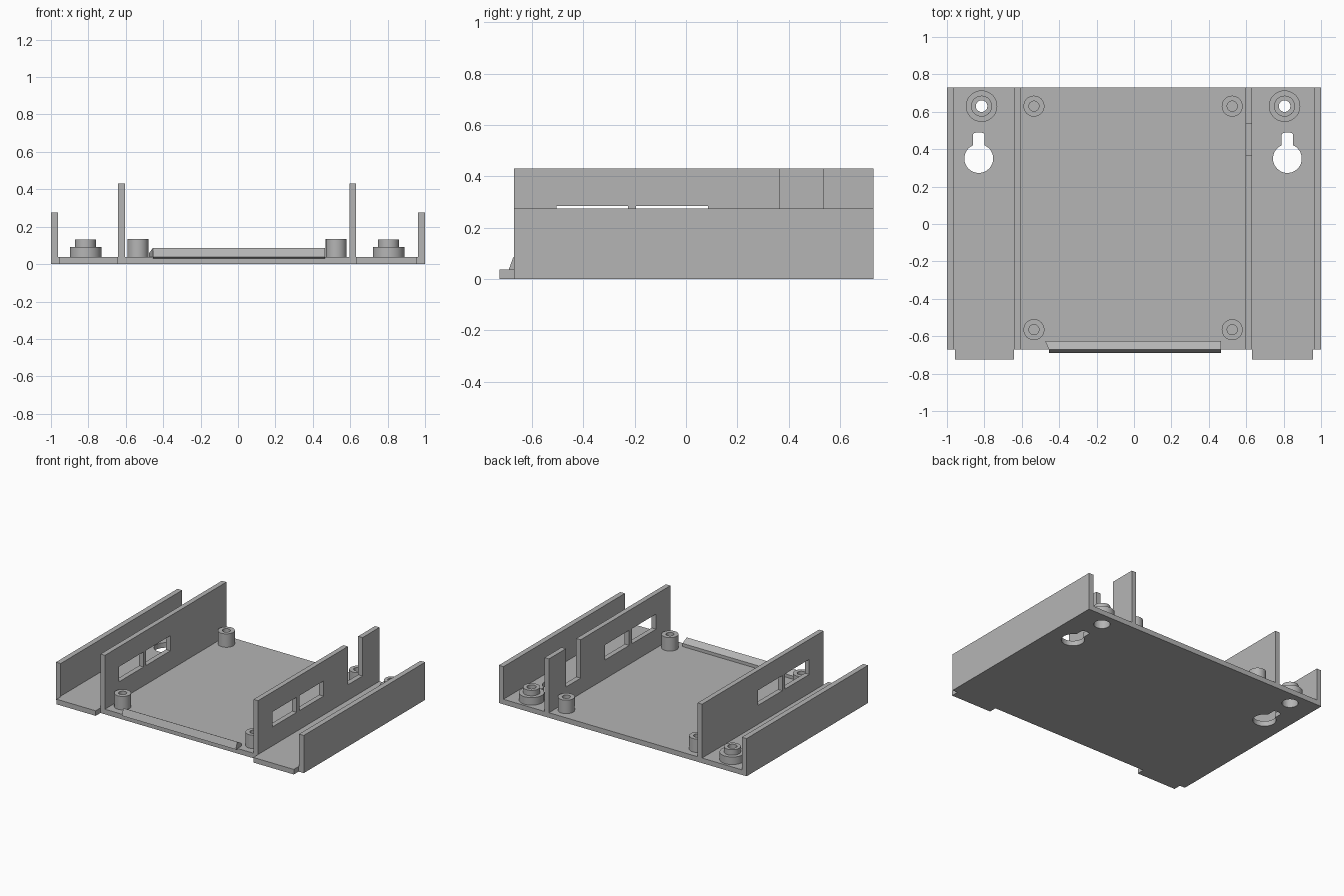
import bpy, bmesh, math

if "Cube" in bpy.data.objects:
    bpy.data.objects.remove(bpy.data.objects["Cube"])

FLOOR, FRONT, BACK, MID = 0.037, -0.67, 0.73, -0.005

grey = bpy.data.materials.new("plain grey")
grey.use_nodes = True
grey.diffuse_color = (0.46, 0.46, 0.46, 1)
grey.node_tree.nodes["Principled BSDF"].inputs["Base Color"].default_value = (0.46, 0.46, 0.46, 1)


def finish(name, bm):
    bmesh.ops.recalc_face_normals(bm, faces=bm.faces)
    mesh = bpy.data.meshes.new(name)
    bm.to_mesh(mesh)
    bm.free()
    mesh.materials.append(grey)
    obj = bpy.data.objects.new(name, mesh)
    bpy.context.collection.objects.link(obj)
    return obj


def extrude(name, points, offset):
    """Prism from a closed outline of 3D points."""
    bm = bmesh.new()
    face = bm.faces.new([bm.verts.new(p) for p in points])
    out = bmesh.ops.extrude_face_region(bm, geom=[face])["geom"]
    bmesh.ops.translate(bm, vec=offset, verts=[v for v in out if isinstance(v, bmesh.types.BMVert)])
    return finish(name, bm)


def box(name, x0, x1, y0, y1, z0, z1):
    return extrude(name, [(x0, y0, z0), (x1, y0, z0), (x1, y1, z0), (x0, y1, z0)], (0, 0, z1 - z0))


def lathe(name, profile, x, y, sides=40):
    """Ring made by turning a closed (radius, height) profile."""
    bm = bmesh.new()
    rings = [[bm.verts.new((x + r * math.cos(a), y + r * math.sin(a), z)) for r, z in profile]
             for a in (2 * math.pi * i / sides for i in range(sides))]
    n = len(profile)
    for i in range(sides):
        a, b = rings[i], rings[(i + 1) % sides]
        for j in range(n):
            k = (j + 1) % n
            bm.faces.new((a[j], b[j], b[k], a[k]))
    obj = finish(name, bm)
    bpy.ops.object.select_all(action="DESELECT")
    obj.select_set(True)
    bpy.context.view_layer.objects.active = obj
    bpy.ops.object.shade_smooth_by_angle(angle=math.radians(35))
    return obj


def cut(obj, cutters):
    """Subtract the cutters, bake the result and drop the cutters."""
    for c in cutters:
        c.hide_render = True
        mod = obj.modifiers.new("cut", "BOOLEAN")
        mod.operation, mod.solver, mod.object = "DIFFERENCE", "EXACT", c
    graph = bpy.context.evaluated_depsgraph_get()
    mesh = bpy.data.meshes.new_from_object(obj.evaluated_get(graph))
    obj.modifiers.clear()
    obj.data = mesh
    for c in cutters:
        bpy.data.objects.remove(c)


def keyhole(x, y, r=0.077, half=0.031, top=0.49):
    """Round hole with a narrow slot running backward."""
    start = math.acos(half / r)
    sweep = math.pi + 2 * start
    pts = [(x + r * math.cos(start - sweep * i / 36), y + r * math.sin(start - sweep * i / 36), -0.1)
           for i in range(37)]
    cap = top - 0.012
    pts += [(x + half * math.cos(math.pi * (1 - i / 8)), cap + 0.012 * math.sin(math.pi * i / 8), -0.1)
            for i in range(9)]
    return extrude("keyhole_cutter", pts, (0, 0, 0.3))


def disc(x, y, r):
    pts = [(x + r * math.cos(math.pi * i / 20), y + r * math.sin(math.pi * i / 20), -0.1) for i in range(40)]
    return extrude("hole_cutter", pts, (0, 0, 0.3))


# floor plate with screw holes and keyholes
floor = box("floor_plate", -1, 1, FRONT, BACK, 0, FLOOR)
holes = []
for s in (-1, 1):
    holes += [keyhole(MID + s * 0.825, 0.35), disc(MID + s * 0.81, 0.63, 0.054)]
cut(floor, holes)

for s, side in ((-1, "right"), (1, "left")):
    # outer wall and front tab
    box(side + "_outer_wall", *sorted((s, s * 0.962)), FRONT, BACK, FLOOR, 0.275)
    box(side + "_front_tab", *sorted((s * 0.958, MID + s * 0.636)), -0.725, FRONT, 0, FLOOR)

    # inner wall with two windows, notched on the left
    xa, xb = sorted((MID + s * 0.6, MID + s * 0.636))
    wall = box(side + "_inner_wall", xa, xb, FRONT, BACK, FLOOR, 0.43)
    cutters = [box("window_cutter", xa - 0.1, xb + 0.1, y, y + 0.28, 0.175, 0.285)
               for y in (-0.505, -0.195)]
    if side == "left":
        cutters.append(box("notch_cutter", xa - 0.1, xb + 0.1, 0.365, 0.535, 0.15, 0.6))
    cut(wall, cutters)

    # stepped screw boss, recessed from below
    lathe(side + "_screw_boss", [(0.054, FLOOR), (0.084, FLOOR), (0.084, 0.092), (0.056, 0.092),
                                 (0.056, 0.132), (0.031, 0.132), (0.031, 0.08), (0.054, 0.08)],
          MID + s * 0.81, 0.63)

    # board posts
    for y, end in ((0.63, "back"), (-0.565, "front")):
        lathe(f"{side}_{end}_post", [(0.027, FLOOR), (0.056, FLOOR), (0.056, 0.135), (0.027, 0.135)],
              MID + s * 0.53, y)

# wedge lip along the front edge, its right end slanted
section = [(-0.625, 0.03), (-0.67, 0.03), (-0.69, FLOOR), (-0.672, 0.086), (-0.625, 0.06)]
lip = extrude("front_lip", [(-0.455, y, z) for y, z in section], (0.92, 0, 0))
for v in lip.data.vertices:
    if v.co.x < 0 and v.co.y > -0.65:
        v.co.x = -0.475
